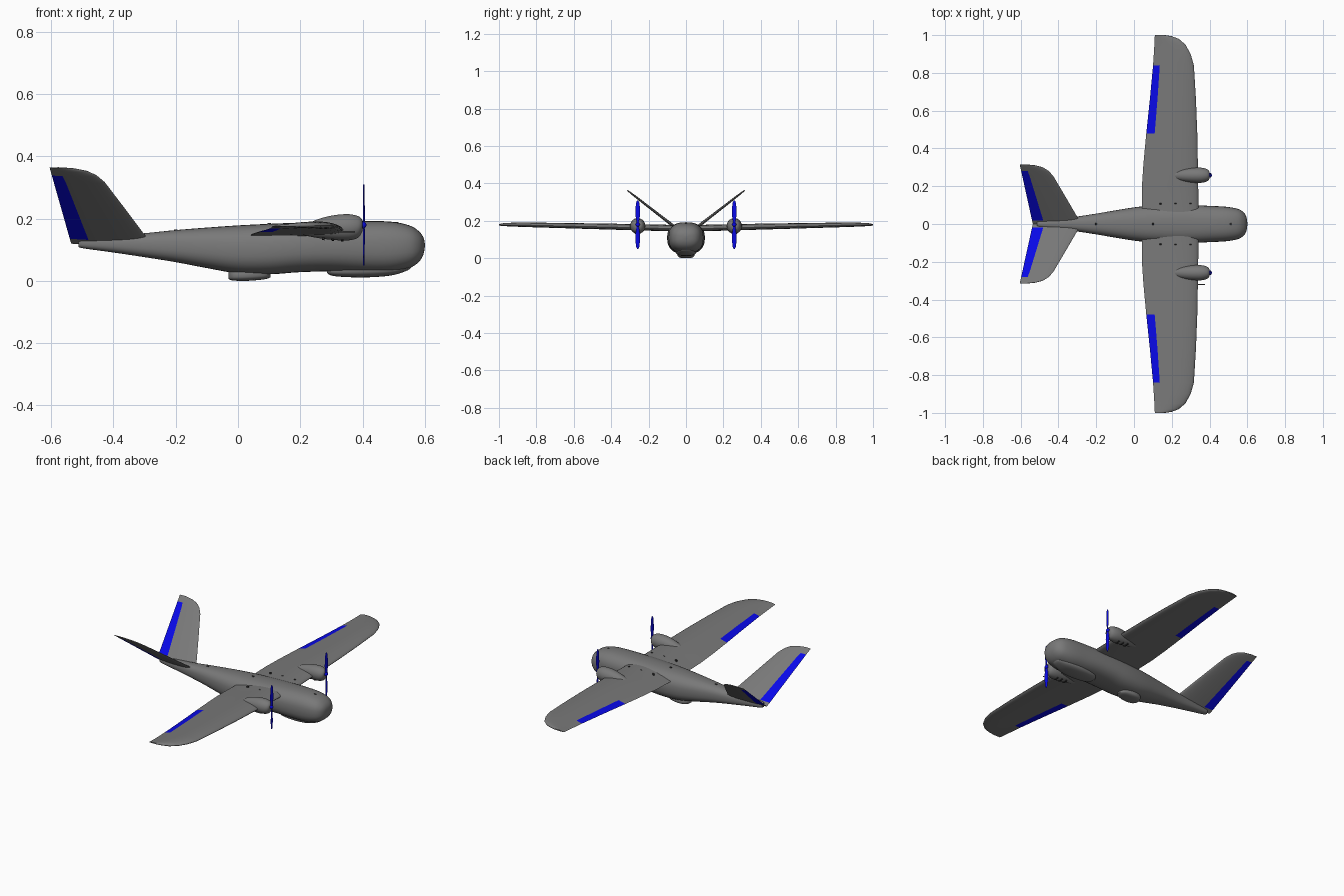
import bpy, bmesh, math
from mathutils import Vector

if "Cube" in bpy.data.objects:
    bpy.data.objects.remove(bpy.data.objects["Cube"])


def material(name, rgb):
    m = bpy.data.materials.new(name)
    m.use_nodes = True
    m.diffuse_color = (*rgb, 1)
    m.node_tree.nodes["Principled BSDF"].inputs["Base Color"].default_value = (*rgb, 1)
    return m


GREY = material("foam_grey", (0.19, 0.19, 0.19))
BLUE = material("bright_blue", (0.003, 0.003, 0.9))
DARK = material("dark_fittings", (0.03, 0.03, 0.03))


def loft(name, rings, mats, rule=None, angle=40):
    """Skin a row of equal closed rings; rule(centre) picks the material."""
    bm = bmesh.new()
    rows = [[bm.verts.new(p) for p in ring] for ring in rings]
    n = len(rows[0])
    for a, b in zip(rows, rows[1:]):
        for i in range(n):
            j = (i + 1) % n
            bm.faces.new((a[i], a[j], b[j], b[i]))
    bm.faces.new(rows[0])
    bm.faces.new(rows[-1])
    bmesh.ops.recalc_face_normals(bm, faces=bm.faces)
    if rule:
        for f in bm.faces:
            f.material_index = rule(f.calc_center_median())
    me = bpy.data.meshes.new(name)
    bm.to_mesh(me)
    bm.free()
    for m in mats:
        me.materials.append(m)
    ob = bpy.data.objects.new(name, me)
    bpy.context.collection.objects.link(ob)
    bpy.ops.object.select_all(action='DESELECT')
    ob.select_set(True)
    bpy.context.view_layer.objects.active = ob
    bpy.ops.object.shade_smooth_by_angle(angle=math.radians(angle))
    return ob


def smooth_rows(rows, steps=4):
    """Catmull-Rom interpolation of station rows."""
    vs = [Vector(r) for r in rows]
    out = []
    for i in range(len(vs) - 1):
        a, b, c, d = vs[max(i - 1, 0)], vs[i], vs[i + 1], vs[min(i + 2, len(vs) - 1)]
        for k in range(steps):
            t = k / steps
            out.append(b + (c - a) * (t / 2) + (a * 2 - b * 5 + c * 4 - d) * (t * t / 2)
                       + (b * 3 - a - c * 3 + d) * (t ** 3 / 2))
    return out + [vs[-1]]


def body(name, stations, mat, yc=0.0, power=2.0, sides=32):
    """Streamlined body along x from (x, half width, bottom, top)."""
    rings = []
    for x, w, lo, hi in smooth_rows(stations):
        ring = []
        for i in range(sides):
            a = math.tau * i / sides
            c, s = math.cos(a), math.sin(a)
            ring.append((x, yc + w * math.copysign(abs(c) ** (2 / power), c),
                         (lo + hi) / 2 + (hi - lo) / 2 * math.copysign(abs(s) ** (2 / power), s)))
        rings.append(ring)
    return loft(name, rings, [mat])


def airfoil(hinge, thick, camber):
    """Section as (chord fraction, height), with a point pair at the hinge."""
    ts = [0.012, 0.05, 0.12, 0.22, 0.35, 0.5, 0.65, hinge, 0.97]

    def half(t):
        return 5 * thick * (0.2969 * t ** 0.5 - 0.126 * t - 0.3516 * t ** 2
                            + 0.2843 * t ** 3 - 0.1015 * t ** 4)

    def mean(t):
        return 4 * camber * t * (1 - t)
    upper = [(t, mean(t) + half(t)) for t in ts]
    lower = [(t, mean(t) - half(t)) for t in reversed(ts)]
    return [(0, 0)] + upper + [(1, 0)] + lower


# Fuselage with blunt nose and tapering tail boom
body("fuselage", [
    (-0.512, 0.008, 0.112, 0.132), (-0.50, 0.016, 0.105, 0.138), (-0.4, 0.029, 0.091, 0.146),
    (-0.3, 0.04, 0.076, 0.153), (-0.2, 0.055, 0.060, 0.163), (-0.1, 0.072, 0.041, 0.171),
    (0.0, 0.088, 0.024, 0.178), (0.1, 0.098, 0.021, 0.183), (0.2, 0.101, 0.028, 0.187),
    (0.3, 0.10, 0.03, 0.190), (0.4, 0.096, 0.026, 0.192), (0.49, 0.091, 0.027, 0.190),
    (0.55, 0.080, 0.041, 0.178), (0.58, 0.062, 0.06, 0.160), (0.595, 0.037, 0.084, 0.14),
    (0.6, 0.006, 0.11, 0.12)], GREY, power=2.5)

# Belly skid and nose pad
body("rear_skid", [(-0.03, 0.012, 0.006, 0.03), (-0.015, 0.035, 0.001, 0.035), (0.03, 0.045, 0, 0.04),
                   (0.085, 0.035, 0.005, 0.04), (0.105, 0.012, 0.012, 0.03)], GREY, power=3)
body("nose_pad", [(0.285, 0.012, 0.026, 0.04), (0.31, 0.04, 0.015, 0.05), (0.4, 0.055, 0.011, 0.06),
                  (0.49, 0.05, 0.017, 0.06), (0.545, 0.03, 0.034, 0.06), (0.56, 0.01, 0.048, 0.06)],
     GREY, power=2.6)

# One-piece wing with coloured ailerons: (span, trailing x, leading x)
half_wing = [(0, 0.042, 0.342), (0.2, 0.042, 0.34), (0.32, 0.05, 0.338), (0.48, 0.065, 0.335),
             (0.66, 0.084, 0.328), (0.84, 0.101, 0.317), (0.9, 0.105, 0.3), (0.95, 0.108, 0.272),
             (0.98, 0.109, 0.237), (0.994, 0.11, 0.2), (1.0, 0.11, 0.165)]
full_wing = [(-y, t, l) for y, t, l in half_wing[:0:-1]] + half_wing
WING_HINGE = 0.835
rings = []
for y, te, le in full_wing:
    c = le - te
    z0 = 0.15 + 0.026 * abs(y)
    rings.append([(le - t * c, y, z0 + 0.012 * (0.5 - t) * c / 0.3 + h * c)
                  for t, h in airfoil(WING_HINGE, 0.115, 0.025)])


def aileron_rule(p):
    y = abs(p.y)
    te = 0.065 + (y - 0.48) * 0.1
    le = 0.335 - (y - 0.48) * 0.05
    return int(0.48 < y < 0.84 and p.x < te + (1 - WING_HINGE) * (le - te))


loft("wing", rings, [GREY, BLUE], aileron_rule)

# V tail fins with coloured ruddervators
fin = [(0.0, -0.28), (0.02, -0.29), (0.14, -0.36), (0.255, -0.428), (0.282, -0.453),
       (0.3, -0.483), (0.31, -0.52), (0.315, -0.565)]
FIN_HINGE = 0.76
fin_te = lambda y: -0.54 - (y - 0.02) * 0.22
fin_le = lambda y: -0.29 - (y - 0.02) * 0.59


def fin_rule(p):
    y = abs(p.y)
    te, le = fin_te(y), fin_le(y)
    return int(0.025 < y < 0.28 and p.x < te + (1 - FIN_HINGE) * (le - te))


for side, label in ((1, "left"), (-1, "right")):
    rings = []
    for y, le in fin:
        te = fin_te(y)
        c = le - te
        z = 0.135 + 0.775 * (y - 0.02)
        rings.append([(le - t * c, side * (y - 0.61 * h * c), z + 0.79 * h * c)
                      for t, h in airfoil(FIN_HINGE, 0.07, 0)])
    loft(label + "_tail_fin", rings, [GREY, BLUE], fin_rule)

    # Engine nacelle on the wing leading edge
    yc = side * 0.258
    body(label + "_nacelle", [
        (0.19, 0.006, 0.155, 0.17), (0.215, 0.02, 0.146, 0.18), (0.26, 0.032, 0.137, 0.199),
        (0.31, 0.039, 0.131, 0.211), (0.355, 0.040, 0.130, 0.214), (0.385, 0.033, 0.138, 0.208),
        (0.398, 0.022, 0.156, 0.198), (0.4, 0.01, 0.166, 0.188)], GREY, yc)

    # Cooling slots under the nacelle
    for k in range(3):
        x = 0.27 + 0.03 * k
        body(label + "_cooling_slot", [(x, 0.016, 0.131 - 0.002 * k, 0.145),
                                       (x + 0.008, 0.016, 0.130 - 0.002 * k, 0.145)], DARK, yc, 4, 12)

    # Two-bladed propeller and spinner
    body(label + "_spinner", [(0.394, 0.011, 0.168, 0.19), (0.404, 0.011, 0.168, 0.19),
                              (0.41, 0.007, 0.172, 0.186), (0.412, 0.002, 0.177, 0.181)], BLUE, yc, 2, 16)
    for up in (1, -1):
        rings = []
        for r, w, twist in ((0, 0.006, 50), (0.02, 0.009, 35), (0.05, 0.013, 22), (0.09, 0.012, 14),
                            (0.118, 0.009, 10), (0.13, 0.003, 8)):
            tw = math.radians(twist) * up
            ring = []
            for i in range(10):
                a = math.tau * i / 10
                u, v = w * math.cos(a), 0.0022 * math.sin(a)
                ring.append((0.404 + u * math.sin(tw) * 0.5 + v * math.cos(tw),
                             yc + u * math.cos(tw) - v * math.sin(tw), 0.179 + up * r))
            rings.append(ring)
        loft(label + "_propeller_blade", rings, [BLUE])

    # Small screws holding the wing to the fuselage
    for x in (0.14, 0.22, 0.3):
        body(label + "_wing_screw", [(x - 0.005, 0.004, 0.165, 0.179), (x + 0.005, 0.004, 0.165, 0.179)],
             DARK, side * 0.108, 2, 8)

# Small fittings along the spine
for x, top in ((-0.2, 0.166), (0.1, 0.187), (0.51, 0.19)):
    body("spine_fitting", [(x - 0.006, 0.006, top - 0.02, top), (x + 0.006, 0.006, top - 0.02, top)],
         DARK, 0, 2, 10)

# Airspeed probe on the right wing
body("airspeed_probe", [(0.32, 0.002, 0.156, 0.16), (0.375, 0.002, 0.156, 0.16)], GREY, -0.32, 2, 8)
